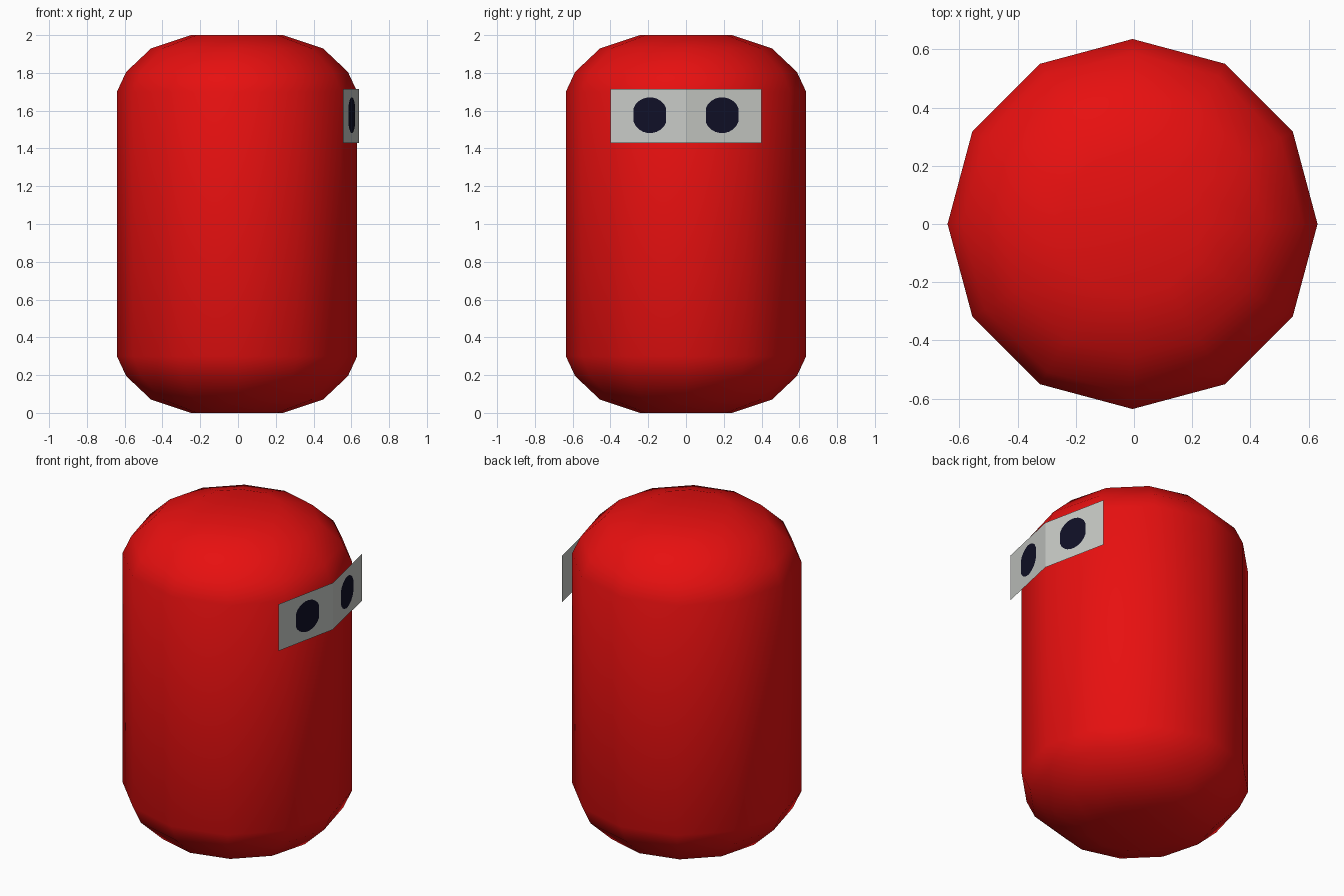
import bpy
import bmesh
from math import cos, sin, pi, radians

cube = bpy.data.objects.get("Cube")
if cube:
    bpy.data.objects.remove(cube, do_unlink=True)


def make_material(name, rgb):
    mat = bpy.data.materials.new(name)
    mat.use_nodes = True
    colour = (*rgb, 1.0)
    mat.diffuse_color = colour
    mat.node_tree.nodes["Principled BSDF"].inputs["Base Color"].default_value = colour
    return mat


def make_object(name, bm, mat):
    mesh = bpy.data.meshes.new(name)
    bm.to_mesh(mesh)
    bm.free()
    mesh.materials.append(mat)
    obj = bpy.data.objects.new(name, mesh)
    bpy.context.collection.objects.link(obj)
    return obj


red = make_material("red", (0.8, 0.005, 0.005))
grey = make_material("light grey", (0.57, 0.59, 0.56))
navy = make_material("dark navy", (0.005, 0.005, 0.02))

# Body: twelve-sided capsule with flattened ends
SIDES = 12
CENTRE_X = -0.005
cap = [(0.245, 0.0), (0.455, 0.07), (0.587, 0.195), (0.636, 0.3)]
profile = cap + [(r, 2.0 - z) for r, z in reversed(cap)]
bm = bmesh.new()
rings = [[bm.verts.new((CENTRE_X + r * cos(2 * pi * i / SIDES),
                        r * sin(2 * pi * i / SIDES), z))
          for i in range(SIDES)] for r, z in profile]
for low, high in zip(rings, rings[1:]):
    for i in range(SIDES):
        j = (i + 1) % SIDES
        bm.faces.new((low[i], low[j], high[j], high[i]))
bm.faces.new(rings[0][::-1])
bm.faces.new(rings[-1])
body = make_object("body", bm, red)
bpy.ops.object.select_all(action='DESELECT')
body.select_set(True)
bpy.context.view_layer.objects.active = body
bpy.ops.object.shade_smooth_by_angle(angle=radians(45))

# Face plate: thin strip folded along its middle
BEND_X, END_X, HALF_WIDTH = 0.64, 0.555, 0.4
SLOPE = (BEND_X - END_X) / HALF_WIDTH


def plate_x(y):
    return BEND_X - SLOPE * abs(y)


bm = bmesh.new()
columns = [[bm.verts.new((plate_x(y), y, z)) for z in (1.43, 1.715)]
           for y in (-HALF_WIDTH, 0, HALF_WIDTH)]
for a, b in zip(columns, columns[1:]):
    bm.faces.new((a[0], b[0], b[1], a[1]))
make_object("face_plate", bm, grey)

# Eyes: flat discs with straightened sides, lying on the plate
RADIUS, HALF_EYE, EYE_Z = 0.095, 0.086, 1.576
for name, centre in (("right_eye", -0.191), ("left_eye", 0.191)):
    bm = bmesh.new()
    verts = []
    for i in range(24):
        a = 2 * pi * (i + 0.5) / 24
        y = centre + max(-HALF_EYE, min(HALF_EYE, RADIUS * cos(a)))
        verts.append(bm.verts.new((plate_x(y) + 0.003, y, EYE_Z + RADIUS * sin(a))))
    bm.faces.new(verts)
    make_object(name, bm, navy)
